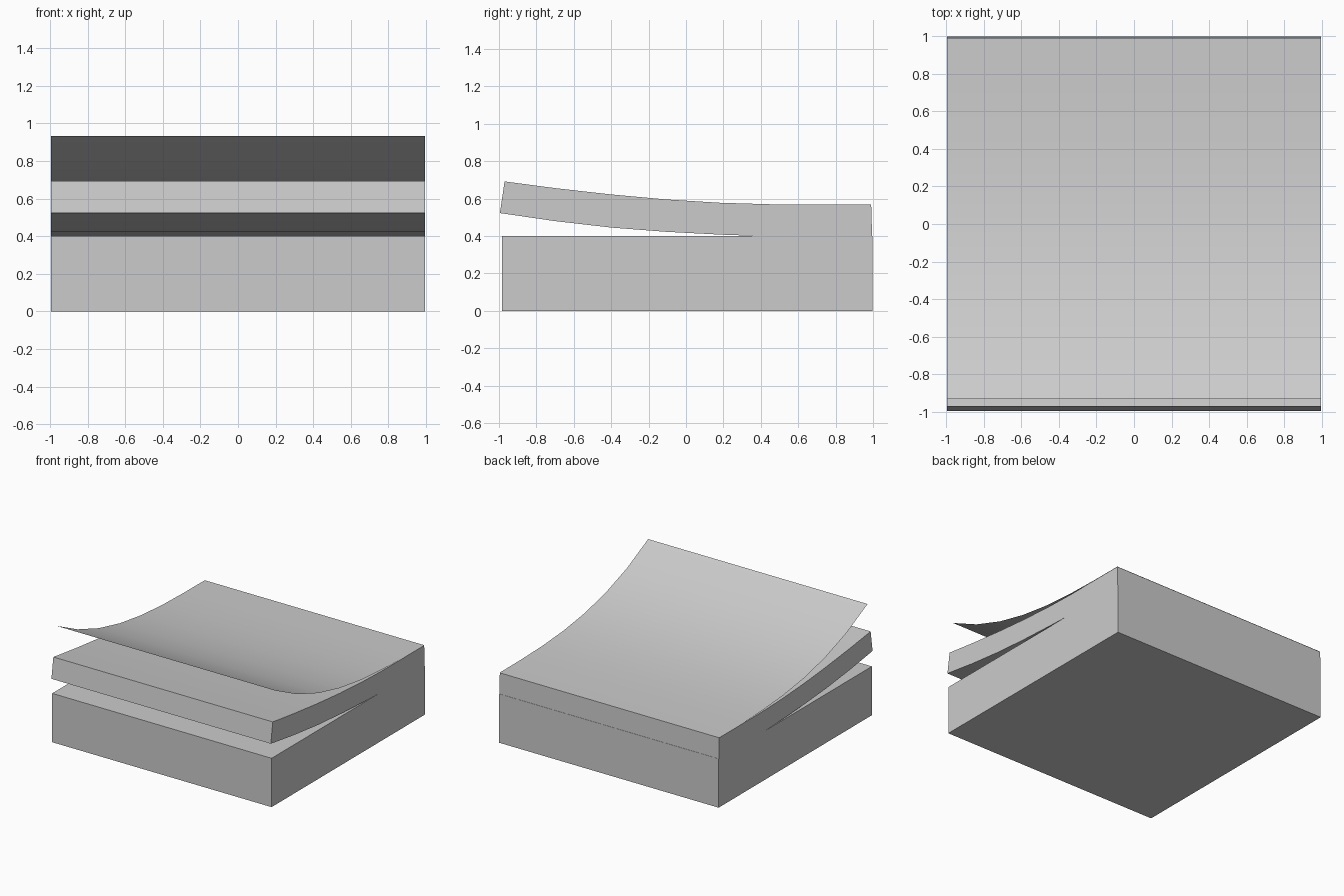
import bpy
import bmesh

cube = bpy.data.objects.get("Cube")
if cube:
    bpy.data.objects.remove(cube, do_unlink=True)

HALF_WIDTH = 0.994

paper = bpy.data.materials.new("grey paper")
paper.use_nodes = True
paper.diffuse_color = (0.6, 0.6, 0.6, 1)
paper.node_tree.nodes["Principled BSDF"].inputs["Base Color"].default_value = (0.6, 0.6, 0.6, 1)


def sweep(name, profile, closed):
    """Extrude a (y, z) side profile across the width of the pad."""
    bm = bmesh.new()
    left, right = ([bm.verts.new((x, y, z)) for y, z in profile]
                   for x in (-HALF_WIDTH, HALF_WIDTH))
    count = len(profile)
    for i in range(count if closed else count - 1):
        j = (i + 1) % count
        bm.faces.new((left[i], right[i], right[j], left[j]))
    if closed:
        bm.faces.new(left)
        bm.faces.new(right[::-1])
        bmesh.ops.recalc_face_normals(bm, faces=bm.faces)
    mesh = bpy.data.meshes.new(name)
    bm.to_mesh(mesh)
    bm.free()
    mesh.materials.append(paper)
    obj = bpy.data.objects.new(name, mesh)
    bpy.context.collection.objects.link(obj)
    bpy.ops.object.select_all(action='DESELECT')
    obj.select_set(True)
    bpy.context.view_layer.objects.active = obj
    bpy.ops.object.shade_smooth_by_angle(angle=0.52)
    return obj


# Thick lower block of the pad
sweep("lower_block", [(-0.985, 0), (0.997, 0), (0.997, 0.4), (-0.985, 0.4)], True)

# Bundle of sheets lifting away at the front
underside = [(-0.995, 0.523), (-0.7, 0.48), (-0.395, 0.445), (-0.11, 0.423),
             (0.18, 0.408), (0.4, 0.4), (0.995, 0.4)]
topside = [(0.99, 0.57), (0.45, 0.57), (0.18, 0.578), (-0.11, 0.596),
           (-0.395, 0.622), (-0.69, 0.655), (-0.97, 0.692)]
sweep("lifted_bundle", underside + topside, True)

# Single top sheet curling up from the glued back edge
STEPS = 7
curl = []
for i in range(STEPS + 1):
    t = 1 - i / STEPS
    curl.append((0.99 - 1.92 * t, 0.572 + 0.36 * t ** 3))
sweep("top_sheet", curl, False)
